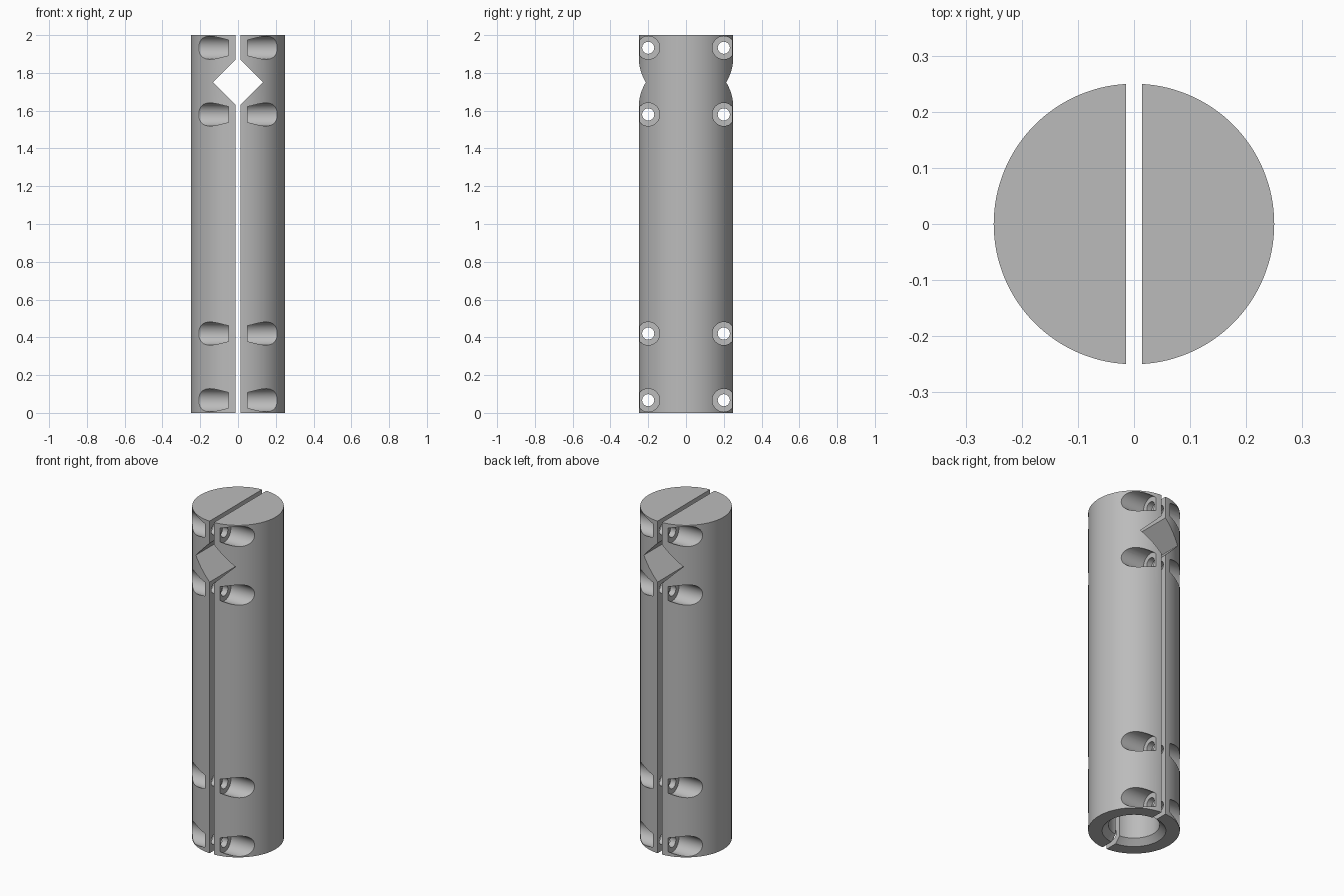
import bpy, bmesh, math
from mathutils import Matrix, Vector

cube = bpy.data.objects.get("Cube")
if cube:
    bpy.data.objects.remove(cube, do_unlink=True)

RADIUS, HEIGHT, HALF_GAP = 0.25, 2.0, 0.0145

# Plain grey metal
metal = bpy.data.materials.new("grey_metal")
metal.use_nodes = True
metal.diffuse_color = (0.5, 0.5, 0.5, 1)
metal.node_tree.nodes["Principled BSDF"].inputs["Base Color"].default_value = (0.5, 0.5, 0.5, 1)


def finish(bm, name):
    bmesh.ops.recalc_face_normals(bm, faces=bm.faces)
    mesh = bpy.data.meshes.new(name)
    bm.to_mesh(mesh)
    bm.free()
    mesh.materials.append(metal)
    obj = bpy.data.objects.new(name, mesh)
    bpy.context.scene.collection.objects.link(obj)
    return obj


def lathe(name, profile, sides, matrix=Matrix()):
    """Closed solid turned about z from (radius, height) pairs."""
    bm = bmesh.new()
    rings = []
    for r, z in profile:
        angles = [2 * math.pi * i / sides for i in range(sides)]
        rings.append([bm.verts.new((r * math.cos(a), r * math.sin(a), z)) for a in angles])
    for low, high in zip(rings, rings[1:]):
        for i in range(sides):
            j = (i + 1) % sides
            bm.faces.new((low[i], low[j], high[j], high[i]))
    bm.faces.new(rings[0][::-1])
    bm.faces.new(rings[-1])
    bm.transform(matrix)
    return finish(bm, name)


def box(name, size, centre, turn=0.0):
    bm = bmesh.new()
    bmesh.ops.create_cube(bm, size=1)
    bm.transform(Matrix.Translation(centre) @ Matrix.Rotation(turn, 4, 'Y')
                 @ Matrix.Diagonal(Vector(size)).to_4x4())
    return finish(bm, name)


# Cutters: everything beyond the slot face, the cross channel and the blind bore
cutters = [
    box("slot_cutter", (1, 1, 3), (HALF_GAP - 0.5, 0, 1)),
    box("channel_cutter", (0.186, 1, 0.186), (0, 0, 1.75), math.pi / 4),
    lathe("bore_cutter", [(0.184, -0.01), (0.14, 0.034), (0.14, 1.5)], 96),
]

# Counterbored bolt holes running along x
for z in (0.067, 0.42, 1.58, 1.933):
    for y in (-0.2, 0.2):
        place = Matrix.Translation((0, y, z)) @ Matrix.Rotation(math.pi / 2, 4, 'Y')
        cutters.append(lathe("bolt_cutter",
                             [(0.032, -0.1), (0.032, 0.05), (0.061, 0.05), (0.061, 0.4)],
                             40, place))

# One half of the split cylinder
left_half = lathe("left_half", [(RADIUS, 0), (RADIUS, HEIGHT)], 128)
for cutter in cutters:
    cutter.hide_render = True
    mod = left_half.modifiers.new(cutter.name, 'BOOLEAN')
    mod.operation = 'DIFFERENCE'
    mod.solver = 'EXACT'
    mod.object = cutter

graph = bpy.context.evaluated_depsgraph_get()
cut_mesh = bpy.data.meshes.new_from_object(left_half.evaluated_get(graph))
left_half.modifiers.clear()
left_half.data = cut_mesh
for cutter in cutters:
    bpy.data.objects.remove(cutter, do_unlink=True)

for obj in bpy.context.selected_objects:
    obj.select_set(False)
left_half.select_set(True)
bpy.context.view_layer.objects.active = left_half
bpy.ops.object.shade_smooth_by_angle(angle=math.radians(30))

# The other half is the same part turned about
right_half = left_half.copy()
right_half.data = left_half.data.copy()
right_half.name = "right_half"
right_half.rotation_euler.z = math.pi
bpy.context.scene.collection.objects.link(right_half)
